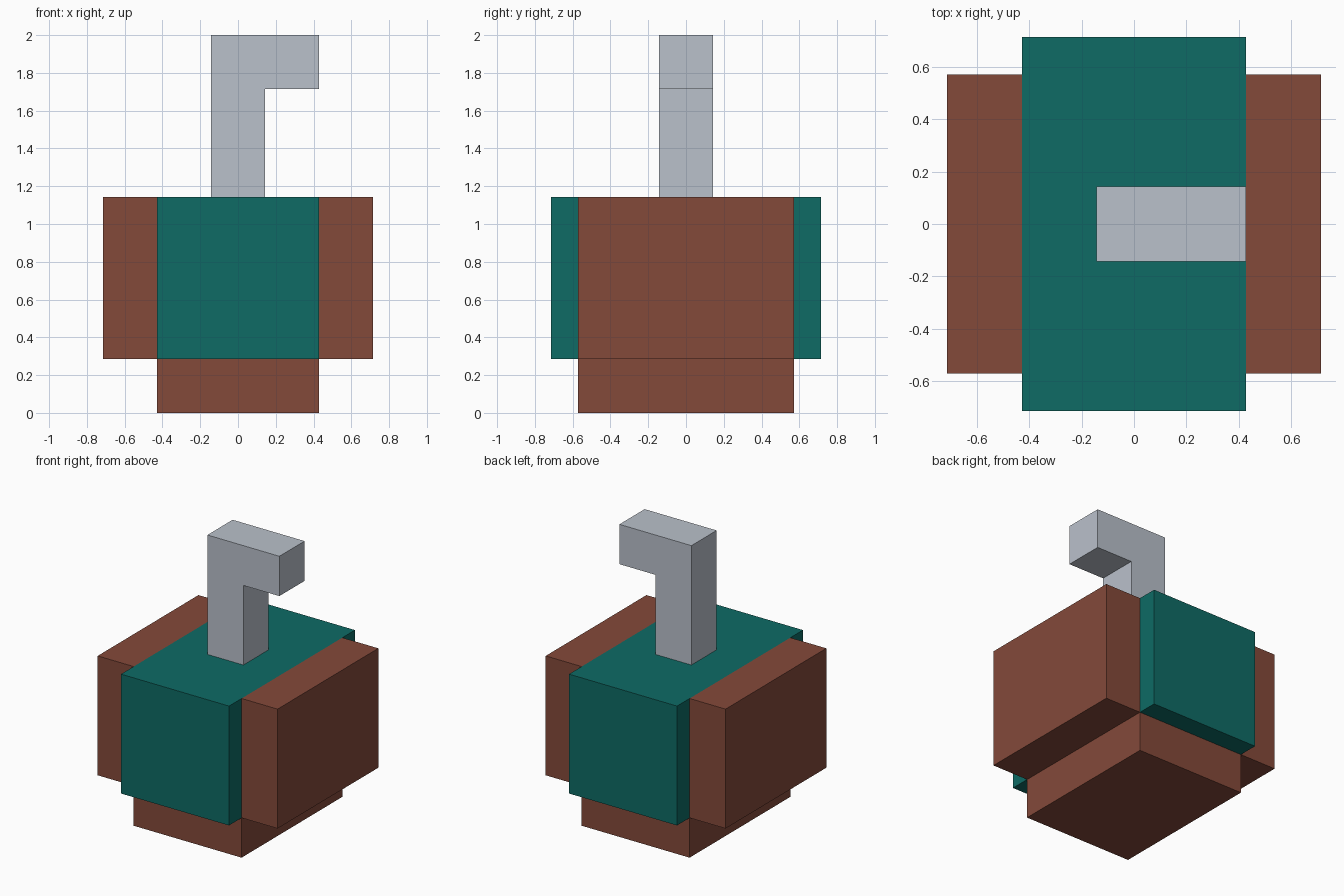
import bpy
import bmesh

if "Cube" in bpy.data.objects:
    bpy.data.objects.remove(bpy.data.objects["Cube"])

U = 1 / 7  # model grid unit


def material(name, color):
    m = bpy.data.materials.new(name)
    m.diffuse_color = (*color, 1)
    m.use_nodes = True
    m.node_tree.nodes["Principled BSDF"].inputs["Base Color"].default_value = m.diffuse_color
    return m


brown = material("brown", (0.231, 0.067, 0.042))
teal = material("teal", (0.0044, 0.147, 0.130))
grey = material("light grey", (0.491, 0.533, 0.597))


def prism(name, profile, y0, y1, mat):
    """Extrude an (x, z) profile, given in grid units, from y0 to y1."""
    bm = bmesh.new()
    face = bm.faces.new([bm.verts.new((x * U, y0 * U, z * U)) for x, z in profile])
    ext = bmesh.ops.extrude_face_region(bm, geom=[face])
    verts = [v for v in ext["geom"] if isinstance(v, bmesh.types.BMVert)]
    bmesh.ops.translate(bm, verts=verts, vec=(0, (y1 - y0) * U, 0))
    bmesh.ops.recalc_face_normals(bm, faces=bm.faces)
    mesh = bpy.data.meshes.new(name)
    bm.to_mesh(mesh)
    bm.free()
    mesh.materials.append(mat)
    ob = bpy.data.objects.new(name, mesh)
    bpy.context.collection.objects.link(ob)
    return ob


def box(name, x0, x1, y0, y1, z0, z1, mat):
    return prism(name, [(x0, z0), (x1, z0), (x1, z1), (x0, z1)], y0, y1, mat)


# Bottom block
box("base", -3, 3, -4, 4, 0, 2, brown)

# Central band, standing proud at front and back
box("central_band", -3, 3, -5, 5, 2, 8, teal)

# Side blocks
box("left_side", -5, -3, -4, 4, 2, 8, brown)
box("right_side", 3, 5, -4, 4, 2, 8, brown)

# Bent stem on top
prism("bent_stem", [(-1, 8), (1, 8), (1, 12), (3, 12), (3, 14), (-1, 14)], -1, 1, grey)
